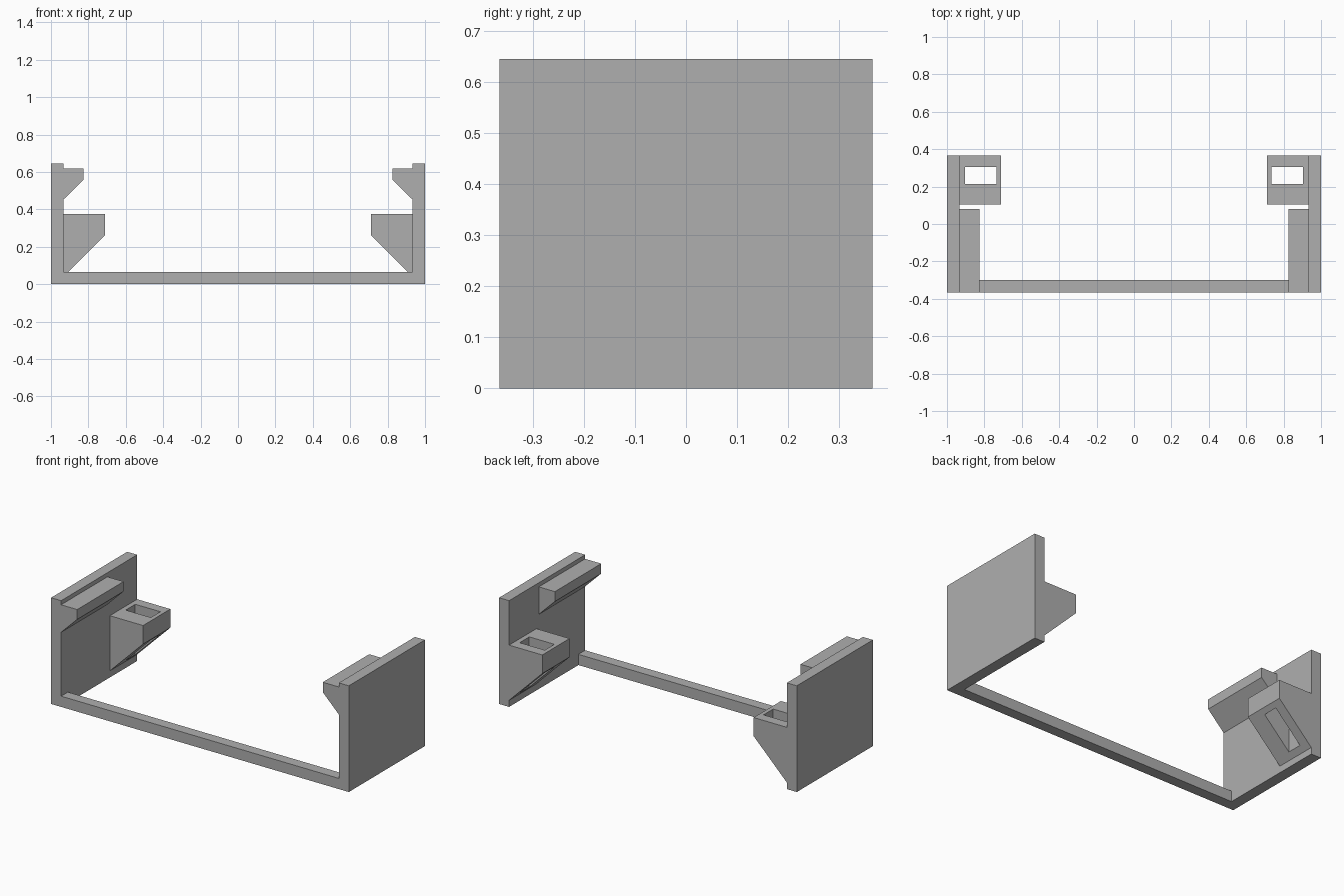
import bpy
import bmesh

if "Cube" in bpy.data.objects:
    bpy.data.objects.remove(bpy.data.objects["Cube"], do_unlink=True)

grey = bpy.data.materials.new("plain_grey")
grey.use_nodes = True
colour = (0.43, 0.43, 0.43, 1)
grey.diffuse_color = colour
grey.node_tree.nodes["Principled BSDF"].inputs["Base Color"].default_value = colour


def prism(name, profile, y0, y1, side=1):
    """Extrude an (x, z) profile along y; side -1 mirrors it in x."""
    bm = bmesh.new()
    face = bm.faces.new([bm.verts.new((side * x, y0, z)) for x, z in profile])
    grown = bmesh.ops.extrude_face_region(bm, geom=[face])["geom"]
    verts = [v for v in grown if isinstance(v, bmesh.types.BMVert)]
    bmesh.ops.translate(bm, vec=(0, y1 - y0, 0), verts=verts)
    bmesh.ops.recalc_face_normals(bm, faces=bm.faces)
    mesh = bpy.data.meshes.new(name)
    bm.to_mesh(mesh)
    bm.free()
    mesh.materials.append(grey)
    obj = bpy.data.objects.new(name, mesh)
    bpy.context.collection.objects.link(obj)
    return obj


def rect(x0, x1, z0, z1):
    return [(x0, z0), (x1, z0), (x1, z1), (x0, z1)]


def cut(obj, cutter):
    """Cut one part with another and discard the cutter."""
    cutter.hide_render = True
    mod = obj.modifiers.new("slot", "BOOLEAN")
    mod.operation = "DIFFERENCE"
    mod.solver = "EXACT"
    mod.object = cutter
    bpy.context.view_layer.update()
    result = obj.evaluated_get(bpy.context.evaluated_depsgraph_get())
    mesh = bpy.data.meshes.new_from_object(result)
    obj.modifiers.clear()
    obj.data = mesh
    bpy.data.objects.remove(cutter, do_unlink=True)


FRONT, BACK, INNER = -0.365, 0.365, 0.933

# Front bar joining the two side plates
prism("front_bar", rect(-INNER, INNER, 0, 0.065), FRONT, -0.3)

for label, side in (("left", 1), ("right", -1)):
    prism(label + "_side_plate", rect(INNER, 1, 0, 0.645), FRONT, BACK, side)

    # Upper rail with a sloped underside
    rail = [(INNER, 0.453), (0.825, 0.56), (0.825, 0.62), (INNER, 0.62)]
    prism(label + "_rail", rail, FRONT, 0.08, side)

    # Rear bracket with a vertical slot
    bracket = [(INNER, 0.04), (0.71, 0.262), (0.71, 0.375), (INNER, 0.375)]
    body = prism(label + "_bracket", bracket, 0.103, BACK, side)
    cut(body, prism("slot_cutter", rect(0.735, 0.904, -0.1, 0.5), 0.213, 0.305, side))
